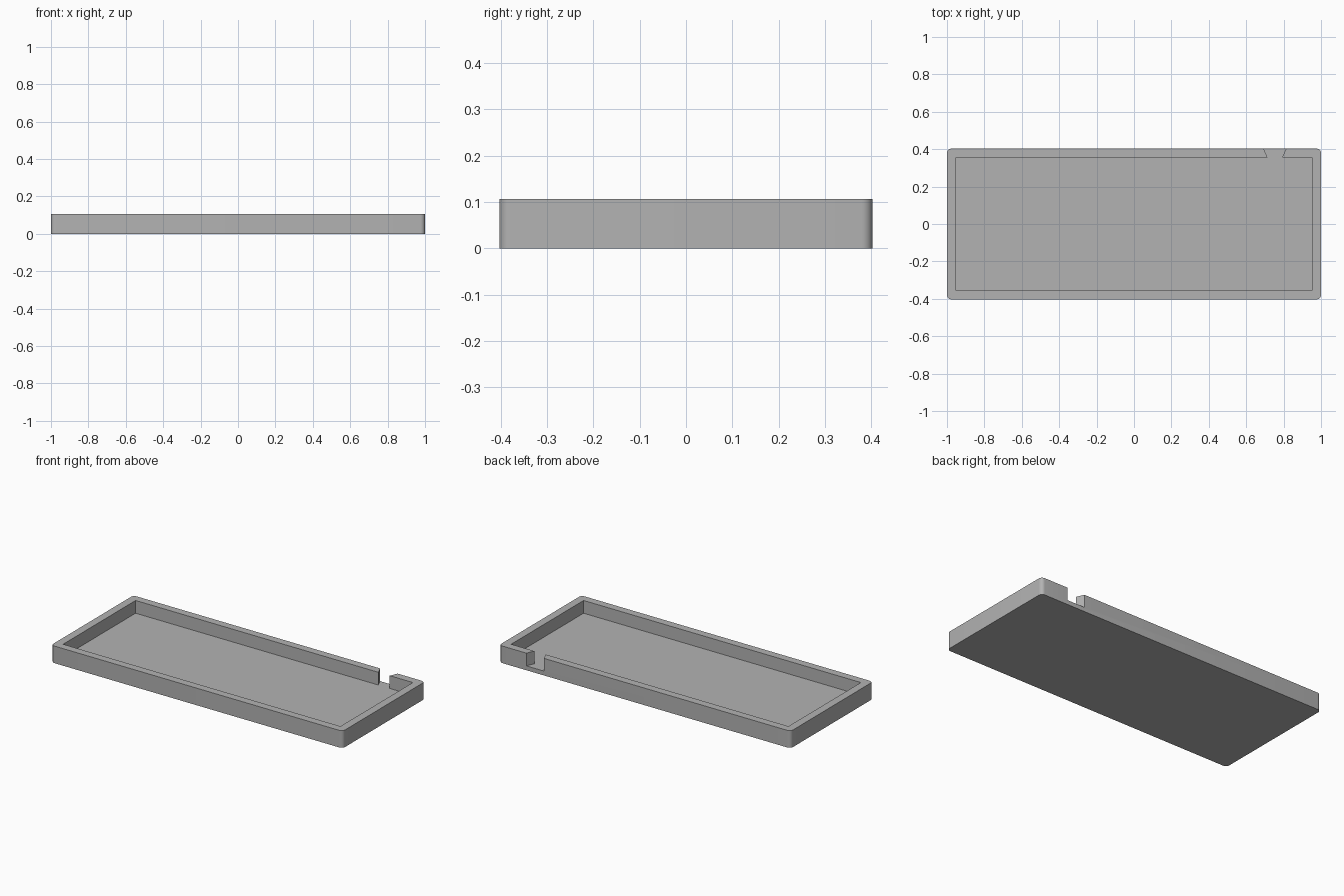
import bpy, bmesh, math

if "Cube" in bpy.data.objects:
    bpy.data.objects.remove(bpy.data.objects["Cube"], do_unlink=True)

HALF_X, HALF_Y, HEIGHT = 1.0, 0.403, 0.106
INNER_X, INNER_Y, FLOOR = 0.951, 0.355, 0.027
RADIUS, STEPS = 0.024, 8

# Single grey finish
grey = bpy.data.materials.new("grey_plastic")
grey.use_nodes = True
colour = (0.45, 0.45, 0.45, 1)
grey.diffuse_color = colour
grey.node_tree.nodes["Principled BSDF"].inputs["Base Color"].default_value = colour


def prism(name, outline, z0, z1):
    """Extrude a counter-clockwise outline from z0 to z1."""
    bm = bmesh.new()
    base = bm.faces.new([bm.verts.new((x, y, z0)) for x, y in outline])
    top = bmesh.ops.extrude_face_region(bm, geom=[base])["geom"]
    verts = [v for v in top if isinstance(v, bmesh.types.BMVert)]
    bmesh.ops.translate(bm, verts=verts, vec=(0, 0, z1 - z0))
    bmesh.ops.recalc_face_normals(bm, faces=bm.faces)
    mesh = bpy.data.meshes.new(name)
    bm.to_mesh(mesh)
    bm.free()
    mesh.materials.append(grey)
    obj = bpy.data.objects.new(name, mesh)
    bpy.context.collection.objects.link(obj)
    return obj


# Slab with rounded vertical corners
outline = []
for i, (sx, sy) in enumerate([(1, 1), (-1, 1), (-1, -1), (1, -1)]):
    for k in range(STEPS + 1):
        a = math.pi / 2 * (i + k / STEPS)
        outline.append((sx * (HALF_X - RADIUS) + RADIUS * math.cos(a),
                        sy * (HALF_Y - RADIUS) + RADIUS * math.sin(a)))
tray = prism("tray", outline, 0, HEIGHT)

# Pocket with a flared notch running out through the back wall
NOTCH_X, NOTCH_IN, NOTCH_OUT = 0.753, 0.039, 0.060
far_y = 2 * HALF_Y - INNER_Y
far = 2 * NOTCH_OUT - NOTCH_IN
pocket = prism("pocket_cutter", [
    (-INNER_X, -INNER_Y), (INNER_X, -INNER_Y), (INNER_X, INNER_Y),
    (NOTCH_X + NOTCH_IN, INNER_Y), (NOTCH_X + far, far_y),
    (NOTCH_X - far, far_y), (NOTCH_X - NOTCH_IN, INNER_Y),
    (-INNER_X, INNER_Y)], FLOOR, HEIGHT + 0.1)
pocket.hide_render = True

cut = tray.modifiers.new("pocket", "BOOLEAN")
cut.operation = "DIFFERENCE"
cut.solver = "EXACT"
cut.object = pocket

bpy.ops.object.select_all(action="DESELECT")
bpy.context.view_layer.objects.active = tray
tray.select_set(True)
bpy.ops.object.modifier_apply(modifier=cut.name)
bpy.data.objects.remove(pocket, do_unlink=True)

# Smooth rounded corners, crisp edges elsewhere
bpy.ops.object.shade_smooth_by_angle(angle=math.radians(30))
